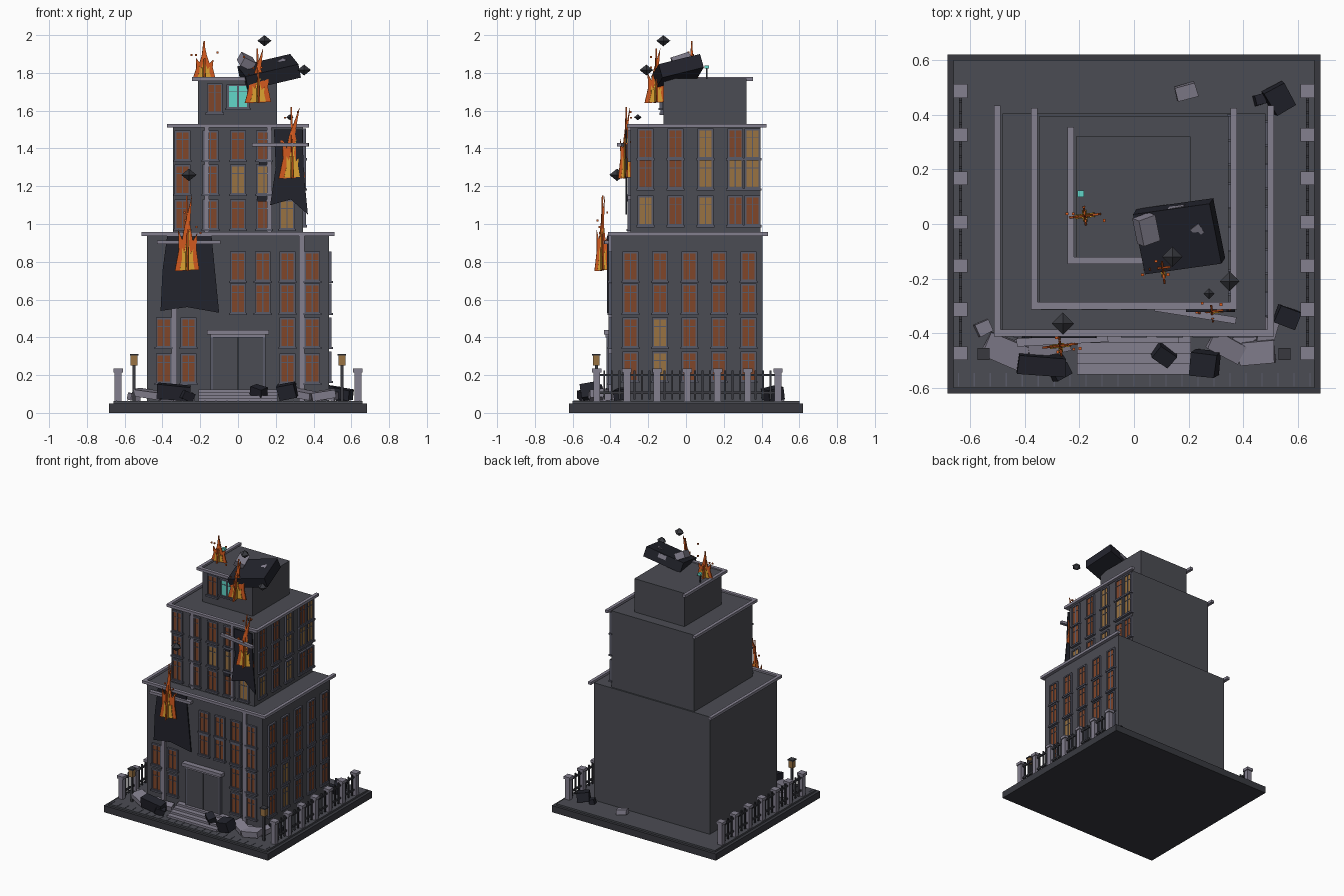
import bpy, bmesh, math, random
from mathutils import Vector, Matrix, Euler

random.seed(4)
default = bpy.data.objects.get("Cube")
if default:
    bpy.data.objects.remove(default)


def material(name, *rgb):
    lin = [((c / 255 + 0.055) / 1.055) ** 2.4 for c in rgb] + [1]
    m = bpy.data.materials.new(name)
    m.use_nodes = True
    m.diffuse_color = lin
    m.node_tree.nodes["Principled BSDF"].inputs["Base Color"].default_value = lin
    return m


WALL = material("charcoal wall", 75, 76, 83)
TRIM = material("pale stone trim", 132, 128, 143)
FRAME = material("slate frame", 90, 91, 105)
SOOT = material("soot black", 34, 35, 44)
IRON = material("dark iron", 56, 57, 63)
EMBER = material("ember glass", 128, 70, 42)
AMBER = material("amber glass", 152, 114, 66)
FIRE = material("flame orange", 215, 92, 32)
GLOW = material("flame yellow", 226, 166, 50)
TEAL = material("teal glass", 98, 214, 200)


def finish(name, bm, *mats):
    bmesh.ops.recalc_face_normals(bm, faces=bm.faces)
    me = bpy.data.meshes.new(name)
    bm.to_mesh(me)
    bm.free()
    for m in mats:
        me.materials.append(m)
    return place(name, me)


def place(name, me, loc=(0, 0, 0), turn=0):
    ob = bpy.data.objects.new(name, me)
    ob.location = loc
    ob.rotation_euler.z = turn
    bpy.context.collection.objects.link(ob)
    return ob


def add_box(bm, lo, hi, slot=0):
    lo, hi = Vector(lo), Vector(hi)
    mat = Matrix.Translation((lo + hi) / 2) @ Matrix.Diagonal((*(hi - lo), 1))
    for v in bmesh.ops.create_cube(bm, size=1, matrix=mat)["verts"]:
        for f in v.link_faces:
            f.material_index = slot


def boxes(name, mat, *spans):
    bm = bmesh.new()
    for lo, hi in spans:
        add_box(bm, lo, hi)
    return finish(name, bm, mat)


def chunk(name, mat, loc, size, rot=(0, 0, 0), rough=0.0):
    bm = bmesh.new()
    bmesh.ops.create_cube(bm, size=1)
    for v in bm.verts:
        v.co = Vector([c * s * (1 - random.random() * rough) for c, s in zip(v.co, size)])
    bm.transform(Matrix.Translation(loc) @ Euler([math.radians(a) for a in rot]).to_matrix().to_4x4())
    return finish(name, bm, mat)


def plate(bm, pts, thick, mat, slot=0):
    """Extrude an x-z outline to a thin plate."""
    a = [bm.verts.new(mat @ Vector((x, -thick / 2, z))) for x, z in pts]
    b = [bm.verts.new(mat @ Vector((x, thick / 2, z))) for x, z in pts]
    n = len(pts)
    faces = [bm.faces.new(a), bm.faces.new(b[::-1])]
    faces += [bm.faces.new((a[i], b[i], b[(i + 1) % n], a[(i + 1) % n])) for i in range(n)]
    for f in faces:
        f.material_index = slot


# Plinth and stepped tiers
boxes("base_slab", IRON, ((-.683, -.62, 0), (.683, .62, .05)))
boxes("courtyard", WALL, ((-.66, -.6, .05), (.66, .6, .062)))
boxes("lower_tier", WALL, ((-.482, -.395, .06), (.482, .405, .945)))
boxes("middle_tier", WALL, ((-.345, -.295, .945), (.345, .395, 1.52)))
boxes("upper_tier", WALL, ((-.212, -.12, 1.52), (.206, .32, 1.77)))


# Cornices run along the front and both sides, never the back
def cornice(name, x, front, back, z, right_end=None):
    spans = [((-x, front, z), (right_end or x, front + .026, z + .02)),
             ((-x, front, z), (-x + .024, back, z + .02))]
    if right_end is None:
        spans.append(((x - .024, front, z), (x, back, z + .02)))
    boxes(name, TRIM, *spans)


cornice("lower_cornice", .512, -.412, .433, .937)
cornice("middle_cornice", .377, -.312, .425, 1.51)
cornice("upper_cornice", .243, -.146, .355, 1.758, .05)

# Pilasters
for x in (-.338, .338):
    boxes("lower_pilaster", TRIM, ((x - .014, -.41, .06), (x + .014, -.39, .937)))
for x in (-.165, .165):
    boxes("middle_pilaster", TRIM, ((x - .012, -.31, .945), (x + .012, -.29, 1.51)))


# Windows: one shared mesh per glass colour
def window_mesh(name, glass):
    bm = bmesh.new()
    w, h, t = .042, .08, .01
    for s in (-1, 1):
        a, b = sorted((s * w, s * (w - t)))
        add_box(bm, (a, -.014, -h), (b, .004, h))
        a, b = sorted((s * h, s * (h - t)))
        add_box(bm, (-w, -.014, a), (w, .004, b))
    add_box(bm, (-.048, -.02, -h - .008), (.048, .004, -h + .004))
    add_box(bm, (-.003, -.011, -h), (.003, .004, h))
    add_box(bm, (-w, -.01, .03), (w, .004, .034))
    add_box(bm, (-w + t, -.007, -h + t), (w - t, .004, h - t), 1)
    ob = finish(name, bm, FRAME, glass)
    me = ob.data
    bpy.data.objects.remove(ob)
    return me


ember_window, amber_window, teal_window = [
    window_mesh(n + "_window", g) for n, g in (("ember", EMBER), ("amber", AMBER), ("teal", TEAL))]


def window_grid(name, cols, rows, spot, turn=0, amber=(), skip=()):
    for i, c in enumerate(cols):
        for j, z in enumerate(rows):
            if (i, j) not in skip:
                place(name, amber_window if (i, j) in amber else ember_window, spot(c, z), turn)


window_grid("lower_front_window", [(i - 3) * .131 for i in range(7)], (.235, .425, .605, .775),
            lambda c, z: (c, -.395, z),
            skip=[(i, j) for i in range(3) for j in (2, 3)] + [(i, j) for i in (2, 3, 4) for j in (0, 1)])
window_grid("lower_side_window", [-.293 + .156 * i for i in range(5)], (.245, .425, .605, .775),
            lambda c, z: (.482, c, z), math.pi / 2, amber=[(1, 0), (1, 1)])
window_grid("middle_front_window", (-.293, -.145, 0, .138, .26), (1.05, 1.235, 1.415),
            lambda c, z: (c, -.295, z), amber=[(2, 1), (3, 1), (4, 0)], skip=[(4, 1)])
window_grid("middle_side_window", (-.214, -.055, .103, .261, .352), (1.07, 1.265, 1.425),
            lambda c, z: (.345, c, z), math.pi / 2,
            amber=[(0, 0), (2, 0), (2, 1), (3, 1), (4, 1), (2, 2), (4, 2)])
place("upper_front_window", ember_window, (-.123, -.12, 1.665))
place("upper_teal_window", teal_window, (0, -.125, 1.675)).scale = (1.45, 1, .8)

# Entrance: double door, surround, hood and steps
boxes("door_leaves", WALL, ((-.132, -.415, .1), (-.002, -.39, .41)), ((.002, -.415, .1), (.132, -.39, .41)))
boxes("door_surround", FRAME, ((-.145, -.42, .1), (-.132, -.39, .41)), ((.132, -.42, .1), (.145, -.39, .41)))
boxes("door_hood", TRIM, ((-.165, -.435, .415), (.165, -.39, .44)), ((-.145, -.425, .4), (.145, -.39, .415)))
boxes("steps", TRIM, *[((-.208, -.55 + .038 * i, .06), (.208, -.39, .078 + .015 * i)) for i in range(4)])

# Scorched wall patches
for name, y, pts in (
        ("lower_scorch", -.413, ((-.375, .937), (-.14, .937), (-.1, .53), (-.27, .56), (-.41, .54), (-.4, .75))),
        ("middle_scorch", -.317, ((.19, 1.5), (.34, 1.5), (.35, 1.25), (.37, 1.05), (.28, 1.13), (.17, 1.1), (.2, 1.3)))):
    bm = bmesh.new()
    plate(bm, pts, .009, Matrix.Translation((0, y, 0)))
    finish(name, bm, SOOT)
boxes("soot_flakes", SOOT, ((.1, -.315, 1.12), (.15, -.3, 1.16)), ((.11, -.315, 1.31), (.15, -.3, 1.34)))

# Broken beams hanging off the facade
chunk("lower_beam", TRIM, (-.262, -.425, .903), (.335, .03, .02), (0, 0, 3))
chunk("middle_beam", TRIM, (.225, -.33, 1.42), (.3, .025, .02), (0, 0, -9))


# Flames: crossed jagged plates with a yellow core
def flame(name, x, y, z, w, d, h, lean):
    outline = ((-.5, 0), (.5, .02), (.38, .3), (.42, .5), (.24, .4), (.12, .62), (lean, 1),
               (-.1, .6), (-.2, .42), (-.36, .55), (-.34, .28))
    bm = bmesh.new()
    for i, width in enumerate((w, d)):
        m = Matrix.Translation((x, y, z)) @ Matrix.Rotation(math.pi / 2 * i + .12, 4, "Z")
        plate(bm, [(a * width, b * h) for a, b in outline], .008, m)
        plate(bm, [(a * width * .6, b * h * .55 + .006) for a, b in outline], .016, m, 1)
    for i in range(4):
        p = Vector((x + random.uniform(-.6, .6) * w, y + random.uniform(-.4, .4) * d, z + h * random.uniform(.5, .95)))
        add_box(bm, p - Vector([.005] * 3), p + Vector([.005] * 3))
    finish(name, bm, FIRE, GLOW)


flame("roof_flame", -.18, .03, 1.77, .12, .07, .2, -.02)
flame("corner_flame", .105, -.16, 1.64, .14, .12, .29, .2)
flame("middle_flame", .285, -.32, 1.24, .14, .08, .38, .3)
flame("lower_flame", -.27, -.445, .75, .13, .08, .4, .2)

# Torn roof slab with rubble, and pieces thrown into the air
chunk("torn_roof_slab", SOOT, (.165, -.045, 1.805), (.29, .23, .075), (14, -13, 8))
chunk("roof_rubble", TRIM, (.045, -.02, 1.86), (.07, .1, .05), (20, 25, 20))
chunk("roof_rubble", TRIM, (.235, -.02, 1.85), (.05, .06, .04), (10, -20, 40), .4)
chunk("roof_rubble", TRIM, (.16, .04, 1.845), (.06, .05, .03), (14, -13, 10))
for x, y, z, r in ((.14, -.12, 1.97, .037), (.35, -.21, 1.815, .036), (.275, -.255, 1.565, .02), (-.26, -.365, 1.26, .041)):
    bm = bmesh.new()
    for s in (-1, 1):
        bmesh.ops.create_cone(bm, segments=4, radius1=r, radius2=0, depth=r * .8,
                              matrix=Matrix.Translation((x, y, z + s * r * .4)) @ Matrix.Rotation(0 if s > 0 else math.pi, 4, "X"))
    finish("flying_debris", bm, IRON)

# Antenna with a teal beacon
boxes("antenna", IRON, ((-.199, .106, 1.77), (-.191, .114, 1.825)))
boxes("antenna_beacon", TEAL, ((-.207, .098, 1.822), (-.183, .122, 1.84)))

# Side fences
for side in (-1, 1):
    x = side * .635
    ys = [-.473 + .16 * i for i in range(7)]
    boxes("fence_posts", TRIM, *[((x - .018, y - .018, .06), (x + .018, y + .018, .215)) for y in ys],
          *[((x - .025, y - .025, .215), (x + .025, y + .025, .235)) for y in ys])
    boxes("fence_rails", IRON, *[((x - .006, ys[0], z), (x + .006, ys[-1], z + .012)) for z in (.1, .195)])
    boxes("fence_bars", IRON, *[((x - .005, y + .04 * k - .005, .07), (x + .005, y + .04 * k + .005, .225))
                                for y in ys[:-1] for k in (1, 2, 3)])
    # Lamps at the front corners
    lx, ly = side * .55, -.475
    boxes("lamp_post", IRON, ((lx - .008, ly - .008, .06), (lx + .008, ly + .008, .25)),
          ((lx - .022, ly - .022, .303), (lx + .022, ly + .022, .312)))
    boxes("lamp_lantern", AMBER, ((lx - .018, ly - .018, .25), (lx + .018, ly + .018, .303)))

# Paving joints along the front edge
boxes("paving_joints", FRAME, *[((-.645 + .0585 * i, -.595, .06), (-.641 + .0585 * i, -.545, .065)) for i in range(23)])

# Fallen rubble around the building
for x, y, z, size, rot in (
        (-.34, -.515, .11, (.18, .075, .08), (8, 6, -4)), (-.27, -.54, .09, (.07, .05, .05), (10, 20, 30)),
        (.11, -.48, .115, (.08, .06, .05), (15, 15, -35)), (.26, -.51, .115, (.1, .09, .08), (10, -12, -6)),
        (.56, -.34, .1, (.09, .07, .06), (5, 10, -20)), (.53, .46, .1, (.09, .1, .07), (12, 8, 30)),
        (.46, .455, .08, (.04, .04, .04), (0, 10, 15))):
    chunk("charred_block", SOOT, (x, y, z), size, rot, .12)
for x, y, z, size, rot in (
        (-.47, -.465, .1, (.17, .1, .04), (5, 8, -22)), (-.55, -.38, .085, (.06, .05, .04), (5, 5, 25)),
        (-.31, -.45, .09, (.16, .06, .04), (10, 4, 12)), (.45, -.47, .095, (.14, .09, .045), (5, -8, 5)),
        (.34, -.45, .1, (.14, .08, .04), (8, 10, -28)), (.49, -.39, .09, (.07, .1, .04), (6, 6, -15)),
        (.4, -.42, .085, (.08, .06, .04), (4, 9, 40)), (.19, .485, .085, (.08, .055, .04), (8, 8, 15)),
        (-.39, -.43, .085, (.09, .06, .04), (9, 3, 35))):
    chunk("stone_rubble", TRIM, (x, y, z), size, rot, .12)
